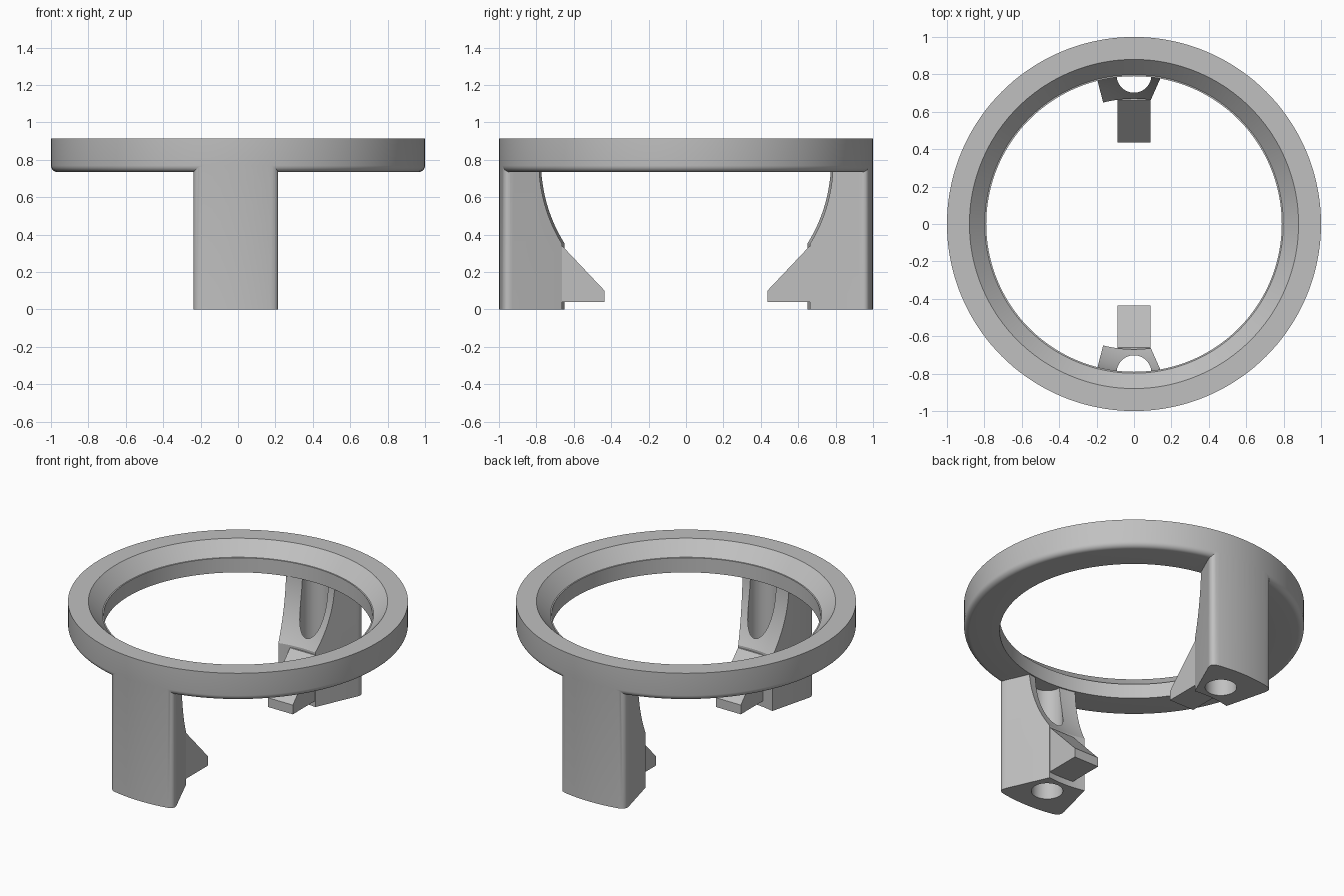
import bpy, bmesh, math

if "Cube" in bpy.data.objects:
    bpy.data.objects.remove(bpy.data.objects["Cube"])

grey = bpy.data.materials.new("light grey")
grey.diffuse_color = (0.53, 0.53, 0.53, 1)
grey.use_nodes = True
grey.node_tree.nodes["Principled BSDF"].inputs["Base Color"].default_value = grey.diffuse_color


def make(name, bm):
    bmesh.ops.recalc_face_normals(bm, faces=bm.faces)
    me = bpy.data.meshes.new(name)
    bm.to_mesh(me)
    bm.free()
    me.materials.append(grey)
    ob = bpy.data.objects.new(name, me)
    bpy.context.collection.objects.link(ob)
    return ob


def extrude(name, pts, vec):
    bm = bmesh.new()
    f = bm.faces.new([bm.verts.new(p) for p in pts])
    g = bmesh.ops.extrude_face_region(bm, geom=[f])["geom"]
    bmesh.ops.translate(bm, vec=vec, verts=[v for v in g if isinstance(v, bmesh.types.BMVert)])
    return make(name, bm)


def lathe(name, prof, n=144):
    bm = bmesh.new()
    rings = [[bm.verts.new((r * math.cos(2 * math.pi * i / n), r * math.sin(2 * math.pi * i / n), z))
              for i in range(n)] for r, z in prof]
    for a, b in zip(rings, rings[1:] + rings[:1]):
        for i in range(n):
            j = (i + 1) % n
            bm.faces.new((a[i], a[j], b[j], b[i]))
    return make(name, bm)


def boolean(ob, other, op):
    m = ob.modifiers.new(op, "BOOLEAN")
    m.operation, m.solver, m.object = op, "EXACT", other
    bpy.context.view_layer.objects.active = ob
    bpy.ops.object.modifier_apply(modifier=m.name)
    bpy.data.objects.remove(other)


def rounded(corner, a, b, r, n=6):
    """Soft corner running from the side of a to the side of b."""
    def toward(p):
        d = math.dist(corner, p)
        return [c + (q - c) * r / d for c, q in zip(corner, p)]
    s, e = toward(a), toward(b)
    return [tuple((1 - t) ** 2 * s[k] + 2 * t * (1 - t) * corner[k] + t * t * e[k] for k in (0, 1))
            for t in (i / n for i in range(n + 1))]


def on_arc(r, x):
    return (x, math.sqrt(r * r - x * x))


# Ring with funnel-shaped mouth and rounded lower outer edge
TOP, BOT, F = 0.915, 0.735, 0.035
fillet = [(1 - F + F * math.sin(t), BOT + F - F * math.cos(t))
          for t in (i * math.pi / 12 for i in range(7))]
ring = lathe("ring", [(0.79, BOT)] + fillet + [(1, TOP), (0.88, TOP), (0.798, 0.83), (0.79, 0.83)])


def build_leg(name, s):
    # Footprint: curved outside, two tapering sides, curved inside
    R = 0.9995
    left, right = on_arc(R, -0.247), on_arc(R, 0.228)
    in_left, in_right = on_arc(0.67, -0.165), on_arc(0.67, 0.09)
    outer = [on_arc(R, -0.18 + 0.35 * i / 16) for i in range(17)]
    inner = [on_arc(0.67, 0.09 - 0.255 * i / 8) for i in range(9)]
    foot = (rounded(left, in_left, outer[0], 0.05) + outer
            + rounded(right, outer[-1], in_right, 0.05) + inner)
    leg = extrude(name, [(x, s * y, 0) for x, y in foot], (0, 0, 0.79))
    # Spherical hollow on the inside
    bm = bmesh.new()
    bmesh.ops.create_uvsphere(bm, u_segments=128, v_segments=64, radius=0.8)
    bmesh.ops.translate(bm, vec=(0, 0, 0.79), verts=bm.verts)
    boolean(leg, make("hollow_cutter", bm), "DIFFERENCE")
    # Vertical screw hole
    circle = [(0.093 * math.cos(i * math.pi / 24), s * 0.795 + 0.093 * math.sin(i * math.pi / 24), -0.1)
              for i in range(48)]
    boolean(leg, extrude("hole_cutter", circle, (0, 0, 1)), "DIFFERENCE")
    # Sloping toe
    toe = [(0.685, 0.04), (0.435, 0.04), (0.435, 0.10), (0.66, 0.338), (0.685, 0.338)]
    boolean(leg, extrude("toe", [(-0.089, s * y, z) for y, z in toe], (0.178, 0, 0)), "UNION")
    return leg


for name, s in (("front_leg", -1), ("back_leg", 1)):
    boolean(ring, build_leg(name, s), "UNION")
ring.name = "ring_with_legs"

bpy.ops.object.select_all(action="DESELECT")
ring.select_set(True)
bpy.context.view_layer.objects.active = ring
bpy.ops.object.shade_smooth_by_angle(angle=math.radians(25))
